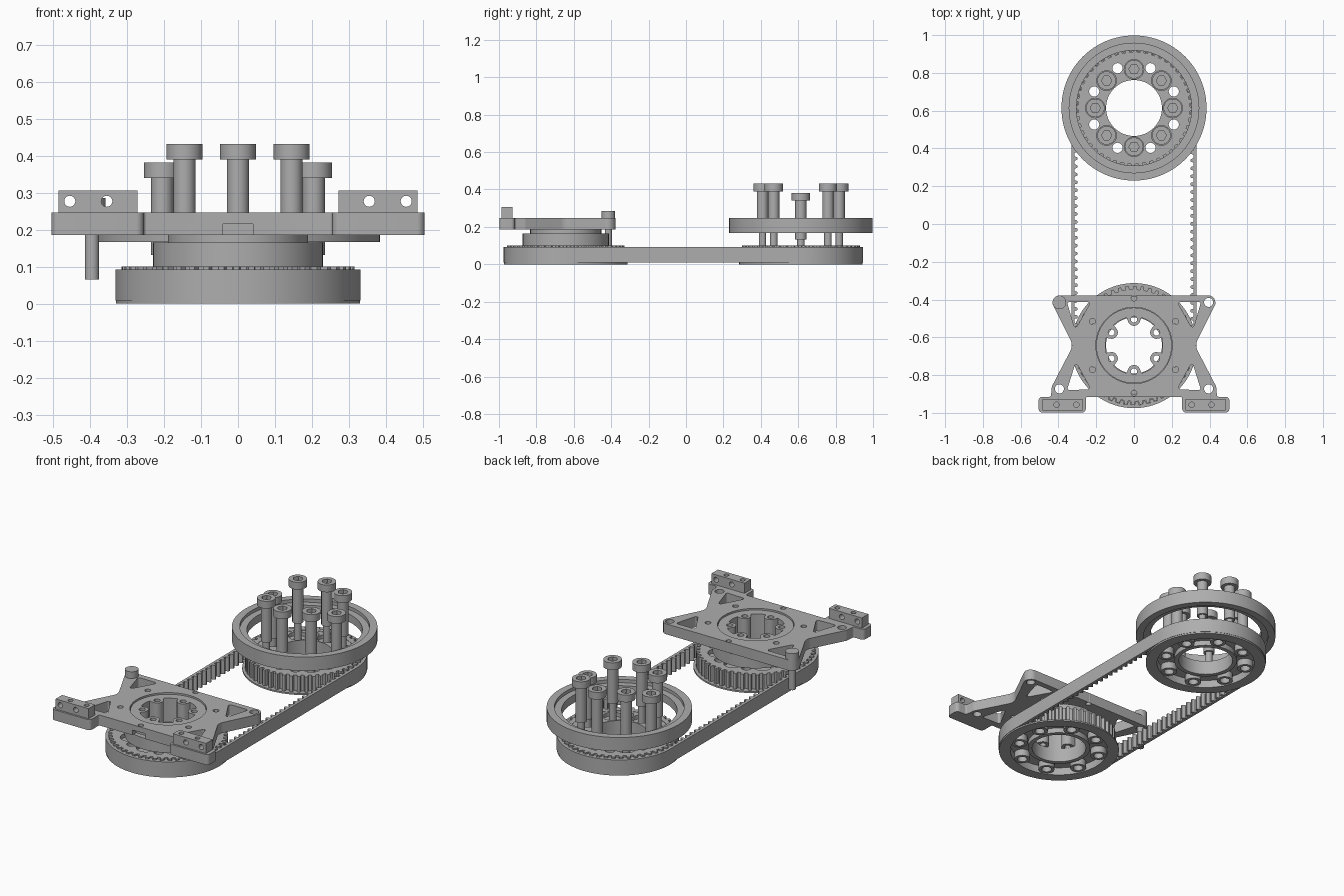
import bpy, bmesh, math
from math import sin, cos, pi, tau, radians
from mathutils import Vector, Matrix

cube = bpy.data.objects.get("Cube")
if cube:
    bpy.data.objects.remove(cube, do_unlink=True)

grey = bpy.data.materials.new("machined grey")
grey.use_nodes = True
GREY = (0.42, 0.42, 0.42, 1)
grey.diffuse_color = GREY
grey.node_tree.nodes["Principled BSDF"].inputs["Base Color"].default_value = GREY

BACK, FRONT = 0.614, -0.643      # pulley centres along y
TEETH, PITCH_R = 48, 0.32
PITCH = tau * PITCH_R / TEETH


def circle(r, x=0, y=0, n=32, turn=0):
    return [(x + r * cos(turn + tau * i / n), y + r * sin(turn + tau * i / n)) for i in range(n)]


def around(count, r, hole, start=0, n=20):
    """Circles spaced evenly on a bolt circle."""
    angles = [start + tau * i / count for i in range(count)]
    return [circle(hole, r * cos(a), r * sin(a), n) for a in angles]


def fillet(corners, steps=6):
    """Round each (x, y, radius) corner of a polygon."""
    out = []
    for i, (x, y, r) in enumerate(corners):
        p = Vector((x, y))
        a = (Vector(corners[i - 1][:2]) - p).normalized()
        b = (Vector(corners[(i + 1) % len(corners)][:2]) - p).normalized()
        if r == 0:
            out.append((x, y))
            continue
        half = a.angle(b) / 2
        centre = p + (a + b).normalized() * (r / sin(half))
        reach = r / math.tan(half)
        va, vb = p + a * reach - centre, p + b * reach - centre
        for k in range(steps + 1):
            v = va.lerp(vb, k / steps).normalized() * r + centre
            out.append((v.x, v.y))
    return out


def mirrored(loop):
    return [(-x, y) for x, y in reversed(loop)]


def slab(loops, z0, z1):
    """Extrude nested outlines between two heights."""
    cu = bpy.data.curves.new("outline", "CURVE")
    cu.dimensions, cu.fill_mode, cu.extrude = "2D", "BOTH", (z1 - z0) / 2
    for loop in loops:
        sp = cu.splines.new("POLY")
        sp.points.add(len(loop) - 1)
        for pt, (x, y) in zip(sp.points, loop):
            pt.co = (x, y, 0, 1)
        sp.use_cyclic_u = True
    tmp = bpy.data.objects.new("outline", cu)
    me = bpy.data.meshes.new_from_object(tmp)
    bpy.data.objects.remove(tmp)
    bpy.data.curves.remove(cu)
    me.transform(Matrix.Translation((0, 0, (z0 + z1) / 2)))
    bm = bmesh.new()
    bm.from_mesh(me)
    bmesh.ops.remove_doubles(bm, verts=bm.verts, dist=1e-5)
    bmesh.ops.recalc_face_normals(bm, faces=bm.faces)
    bm.to_mesh(me)
    bm.free()
    return me


def finish(ob):
    me = ob.data
    me.materials.clear()
    me.materials.append(grey)
    me.shade_smooth()
    me.set_sharp_from_angle(angle=radians(30))
    return ob


def part(name, layers, x=0, y=0):
    """One object from stacked (outlines, bottom, top) layers."""
    bm = bmesh.new()
    for loops, z0, z1 in layers:
        me = slab(loops, z0, z1)
        bm.from_mesh(me)
        bpy.data.meshes.remove(me)
    me = bpy.data.meshes.new(name)
    bm.to_mesh(me)
    bm.free()
    ob = bpy.data.objects.new(name, me)
    ob.location = (x, y, 0)
    bpy.context.collection.objects.link(ob)
    return finish(ob)


# Toothed pulleys: rim, flange, drilled web, hub and bosses
gear = []
for i in range(TEETH):
    for f, r in ((-0.30, 0.315), (0.08, 0.315), (0.18, 0.296), (0.60, 0.296)):
        a = tau * (i + f) / TEETH
        gear.append((r * cos(a), r * sin(a)))
bore = circle(0.148, n=64)
between = pi / 8
small_holes = around(8, 0.228, 0.027, between)
for name, y in (("back_pulley", BACK), ("front_pulley", FRONT)):
    part(name, [
        ([gear, circle(0.268, n=64)], 0.004, 0.1),
        ([circle(0.33, n=96), circle(0.268, n=64)], 0, 0.009),
        ([circle(0.27, n=64), bore] + small_holes + around(8, 0.205, 0.052), 0.075, 0.098),
        ([circle(0.27, n=64), bore] + small_holes, 0.045, 0.075),
        ([circle(0.172, n=64), bore], 0.015, 0.045),
        (around(8, 0.228, 0.044, between) + small_holes, 0.006, 0.045),
    ], y=y)


# Timing belt with inward teeth
def belt_point(s, off):
    arc, run, r = pi * PITCH_R, BACK - FRONT, PITCH_R + off
    s %= 2 * (arc + run)
    if s < arc:
        a = s / PITCH_R
        return r * cos(a), BACK + r * sin(a)
    if s < arc + run:
        return -r, BACK - (s - arc)
    if s < 2 * arc + run:
        a = pi + (s - arc - run) / PITCH_R
        return r * cos(a), FRONT + r * sin(a)
    return r, FRONT + s - 2 * arc - run


count = round(2 * (pi * PITCH_R + BACK - FRONT) / PITCH)
outer = [belt_point(i * PITCH / 2, 0.012) for i in range(2 * count)]
inner = [belt_point((i + f) * PITCH, d) for i in range(count)
         for f, d in ((0.12, -0.004), (0.2, -0.017), (0.3, -0.022), (0.48, -0.022), (0.58, -0.017), (0.66, -0.004))]
part("timing_belt", [([outer, inner], 0.009, 0.092)])

# Bearing ring floating over the back pulley
part("bearing_ring", [
    ([circle(0.384, n=96), circle(0.343, n=96)], 0.167, 0.247),
    ([circle(0.344, n=96), circle(0.305, n=96)], 0.182, 0.228),
], y=BACK)

# Socket-head screws, the two side ones sitting lower
for i in range(8):
    a = tau * i / 8
    top = 0.382 if i % 4 == 0 else 0.432
    part(f"screw_{i + 1}", [
        ([circle(0.02)], 0.05, top - 0.25),
        ([circle(0.03)], top - 0.25, top - 0.04),
        ([circle(0.049)], top - 0.042, top - 0.022),
        ([circle(0.049), circle(0.027, n=6)], top - 0.022, top),
    ], 0.205 * cos(a), BACK + 0.205 * sin(a))

# Central hub with a six-lobed bore
lobed = []
for i in range(240):
    a = tau * i / 240
    d = (a - pi / 6) % (pi / 3)
    d = min(d, pi / 3 - d)
    gap = 0.034 ** 2 - (0.138 * sin(d)) ** 2
    r = min(0.152, 0.138 * cos(d) - math.sqrt(gap)) if gap > 0 else 0.152
    lobed.append((r * cos(a), r * sin(a)))
core = [lobed] + around(6, 0.138, 0.017, pi / 6)
part("hub", [
    ([circle(0.23, n=64)] + core, 0.098, 0.165),
    ([circle(0.19, n=64)] + core, 0.165, 0.187),
    ([circle(0.2, n=64)] + core, 0.187, 0.238),
], y=FRONT)

# X-shaped bracket plate with feet and triangular windows
half = [(0.455, -0.378, 0.038), (0.322, -0.643, 0.06), (0.435, -0.86, 0.03), (0.44, -0.915, 0.01),
        (0.505, -0.915, 0.02), (0.505, -0.998, 0.02), (0.255, -0.998, 0.02), (0.255, -0.915, 0.008)]
outline = fillet(half + [(-x, y, r) for x, y, r in reversed(half)])
upper = fillet([(0.355, -0.412, 0.01), (0.228, -0.412, 0.012), (0.312, -0.56, 0.01)])
lower = fillet([(0.355, -0.88, 0.01), (0.228, -0.875, 0.012), (0.308, -0.73, 0.01)])
right_cuts = [upper, lower, circle(0.024, 0.395, -0.415), circle(0.024, 0.395, -0.873),
              circle(0.016, 0.22, -0.517), circle(0.016, 0.22, -0.77)]
cuts = right_cuts + [mirrored(c) for c in right_cuts]
cuts += [circle(0.202, 0, FRONT, 64), circle(0.015, 0, -0.392), circle(0.015, 0, -0.895)]
notched = [p for p in outline]
split = next(i for i in range(len(notched)) if notched[i][0] > 0 > notched[i + 1][0])
notched[split + 1:split + 1] = [(0.04, -0.915), (0.04, -0.882), (-0.04, -0.882), (-0.04, -0.915)]
cuts_low = cuts[:-1]
part("bracket_plate", [([notched] + cuts_low, 0.186, 0.216), ([outline] + cuts, 0.216, 0.247)])

# Cross-drilled mounting blocks on the feet
for side, word in ((1, "left"), (-1, "right")):
    lo, hi = sorted((side * 0.272, side * 0.485))
    box = [(lo, -0.987), (hi, -0.987), (hi, -0.927), (lo, -0.927)]
    drills = [circle(0.014, side * x, -0.957, 20) for x in (0.305, 0.41)]
    block = part(word + "_mounting_block", [([box] + drills, 0.246, 0.306)])
    for x in (0.355, 0.455):
        drill = part("drill", [([circle(0.015, n=24)], -0.1, 0.1)])
        drill.rotation_euler.x = pi / 2
        drill.location = (side * x, -0.957, 0.277)
        drill.hide_render = True
        mod = block.modifiers.new("bore", "BOOLEAN")
        mod.operation, mod.object, mod.solver = "DIFFERENCE", drill, "EXACT"
        bpy.context.view_layer.update()
        done = bpy.data.meshes.new_from_object(block.evaluated_get(bpy.context.evaluated_depsgraph_get()))
        block.modifiers.clear()
        block.data = done
        bpy.data.objects.remove(drill)
    finish(block)

# Locating pin in the rear right arm
part("locating_pin", [([circle(0.019)], 0.065, 0.248), ([circle(0.036)], 0.247, 0.286)], -0.395, -0.415)
